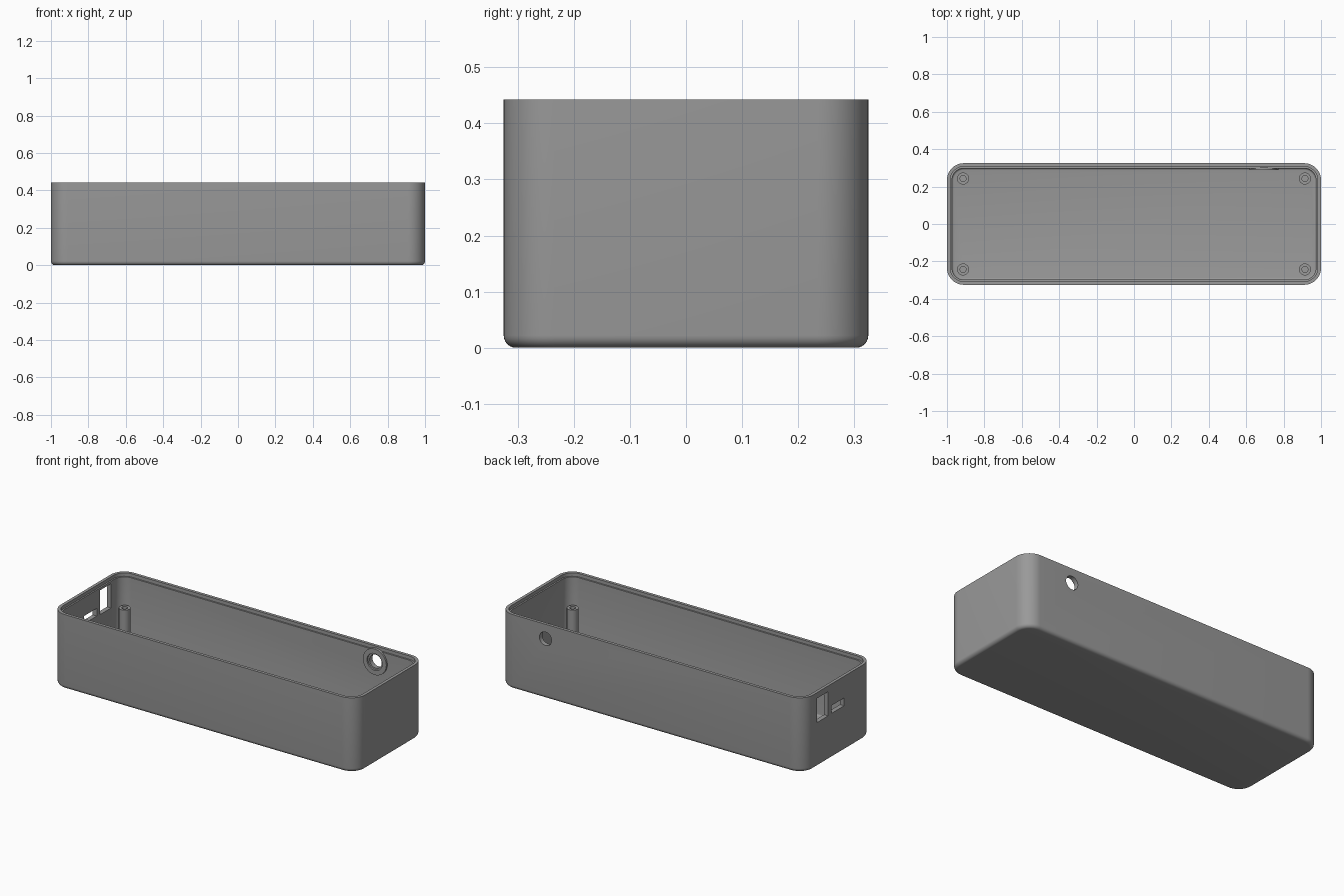
import bpy, bmesh, math
from mathutils import Matrix

if "Cube" in bpy.data.objects:
    bpy.data.objects.remove(bpy.data.objects["Cube"])

HX, HY, H = 1.0, 0.325, 0.442      # half length, half width, height
R, WALL, FLOOR = 0.09, 0.027, 0.025
FILLET = 0.022

grey = bpy.data.materials.new("mid_grey")
grey.diffuse_color = (0.32, 0.32, 0.32, 1)
grey.use_nodes = True
grey.node_tree.nodes["Principled BSDF"].inputs["Base Color"].default_value = grey.diffuse_color


def finish(bm, name):
    bmesh.ops.recalc_face_normals(bm, faces=bm.faces)
    me = bpy.data.meshes.new(name)
    bm.to_mesh(me)
    bm.free()
    me.materials.append(grey)
    ob = bpy.data.objects.new(name, me)
    bpy.context.collection.objects.link(ob)
    return ob


def smooth(ob):
    bpy.ops.object.select_all(action='DESELECT')
    bpy.context.view_layer.objects.active = ob
    ob.select_set(True)
    bpy.ops.object.shade_smooth_by_angle(angle=math.radians(32))


def bridge(bm, a, b):
    n = len(a)
    for i in range(n):
        bm.faces.new((a[i], a[(i + 1) % n], b[(i + 1) % n], b[i]))


def rounded_loop(bm, inset, z, seg=12):
    """Rounded rectangle inset from the outer outline."""
    r = R - inset
    loop = []
    for k, (sx, sy) in enumerate([(1, 1), (-1, 1), (-1, -1), (1, -1)]):
        for i in range(seg + 1):
            a = math.radians(90 * (k + i / seg))
            loop.append(bm.verts.new((sx * (HX - R) + r * math.cos(a),
                                      sy * (HY - R) + r * math.sin(a), z)))
    return loop


def lathe(name, profile, matrix, seg=32, capped=True):
    """Revolve (radius, height) points; cap both ends or close into a ring."""
    bm = bmesh.new()
    loops = [[bm.verts.new((r * math.cos(2 * math.pi * i / seg),
                            r * math.sin(2 * math.pi * i / seg), z))
              for i in range(seg)] for r, z in profile]
    for a, b in zip(loops, loops[1:]):
        bridge(bm, a, b)
    if capped:
        bm.faces.new(loops[0])
        bm.faces.new(loops[-1])
    else:
        bridge(bm, loops[-1], loops[0])
    bm.transform(matrix)
    return finish(bm, name)


def block(name, size, centre):
    bm = bmesh.new()
    bmesh.ops.create_cube(bm, size=1)
    bm.transform(Matrix.Translation(centre) @ Matrix.Diagonal((*size, 1)))
    return finish(bm, name)


# Case shell: filleted bottom, outer wall, rim with inner step, inner wall, floor
sections = []
for i in range(7):
    a = math.radians(15 * i)
    sections.append((FILLET * (1 - math.sin(a)), FILLET * (1 - math.cos(a))))
sections += [(0, H), (0.018, H), (0.018, H - 0.02), (WALL, H - 0.02)]
for i in range(5):
    a = math.radians(22.5 * i)
    sections.append((WALL + 0.01 * (1 - math.cos(a)),
                     FLOOR + 0.01 * (1 - math.sin(a))))
bm = bmesh.new()
loops = [rounded_loop(bm, d, z) for d, z in sections]
for a, b in zip(loops, loops[1:]):
    bridge(bm, a, b)
bm.faces.new(loops[0])
bm.faces.new(loops[-1])
shell = finish(bm, "case_shell")

# Openings: round hole in the back wall, two ports in the left wall
HOLE_X, HOLE_Z = 0.695, 0.356
to_back = Matrix.Translation((HOLE_X, HY, HOLE_Z)) @ Matrix.Rotation(math.pi / 2, 4, 'X')
cutters = [
    lathe("hole_cutter", [(0.04, -0.1), (0.04, 0.1)], to_back),
    block("tall_port_cutter", (0.2, 0.103, 0.144), (-HX, 0.147, 0.336)),
    block("slot_port_cutter", (0.2, 0.12, 0.046), (-HX, 0.006, 0.29)),
]
bpy.context.view_layer.objects.active = shell
for c in cutters:
    mod = shell.modifiers.new("cut", 'BOOLEAN')
    mod.operation = 'DIFFERENCE'
    mod.solver = 'EXACT'
    mod.object = c
    bpy.ops.object.modifier_apply(modifier=mod.name)
    bpy.data.objects.remove(c)
smooth(shell)

# Raised ring around the round hole, on the inside of the back wall
ring = lathe("hole_ring", [(0.077, WALL - 0.005), (0.077, WALL + 0.01),
                           (0.05, WALL + 0.01), (0.05, WALL - 0.005)],
             to_back, seg=40, capped=False)
smooth(ring)

# Four hollow mounting posts
for sx in (-1, 1):
    for sy in (-1, 1):
        post = lathe("mounting_post",
                     [(0.032, FLOOR - 0.005), (0.032, 0.265), (0.016, 0.265), (0.016, 0.1)],
                     Matrix.Translation((sx * 0.914, sy * 0.243, 0)))
        smooth(post)
